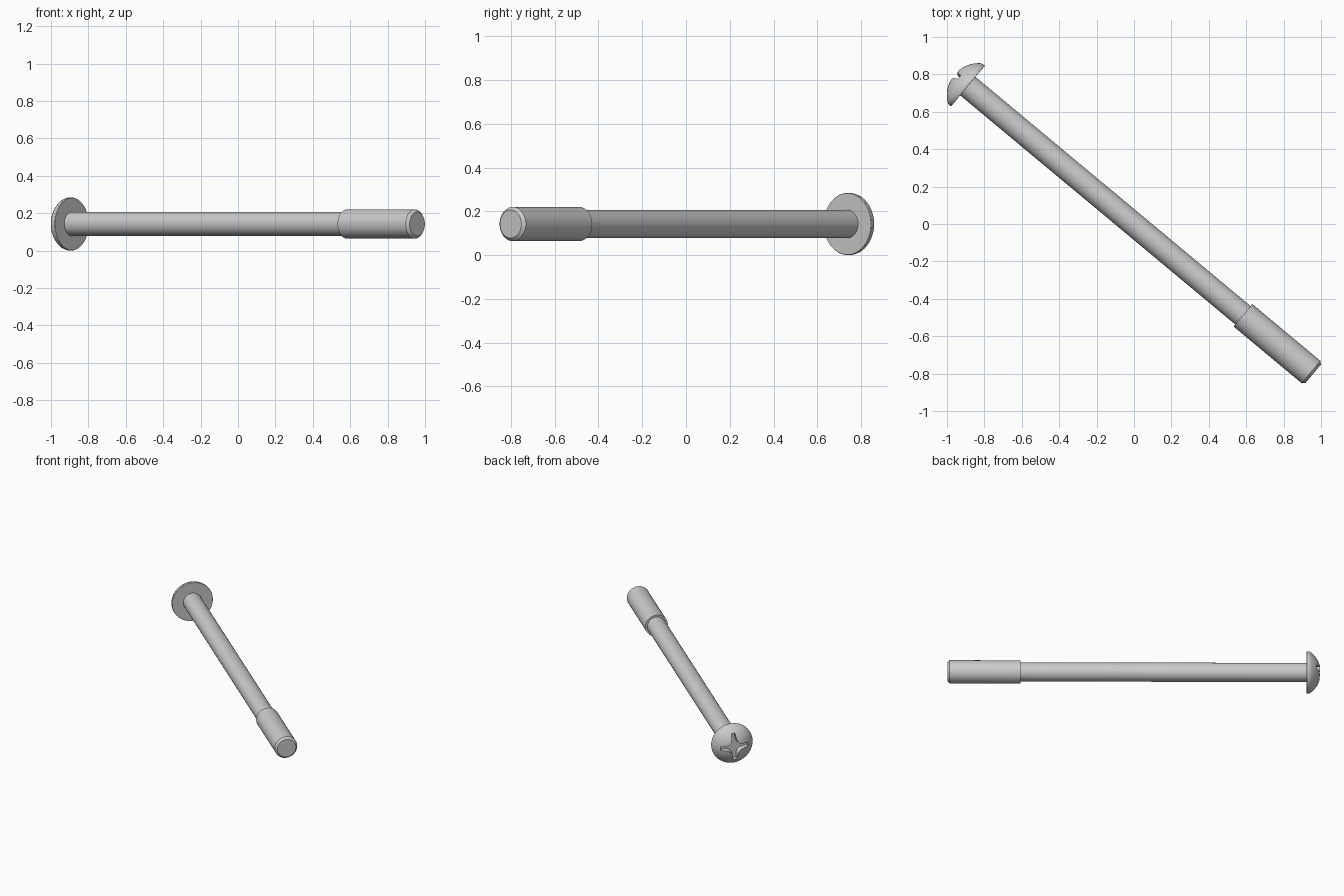
import bpy, bmesh, math
from mathutils import Matrix, Vector

if "Cube" in bpy.data.objects:
    bpy.data.objects.remove(bpy.data.objects["Cube"])

# Local frame: +Z points out of the head, origin at the centre of the head's underside
ang = math.radians(39.8)
axis = Vector((-math.cos(ang), math.sin(ang), 0))
up = Vector((0, 0, 1))
side = axis.cross(up)
FRAME = Matrix((up, side, axis)).transposed().to_4x4()
FRAME.translation = (-0.888, 0.737, 0.142)


def finish(bm, name):
    bmesh.ops.remove_doubles(bm, verts=bm.verts, dist=1e-5)
    bmesh.ops.recalc_face_normals(bm, faces=bm.faces)
    me = bpy.data.meshes.new(name)
    bm.to_mesh(me)
    bm.free()
    ob = bpy.data.objects.new(name, me)
    bpy.context.collection.objects.link(ob)
    ob.matrix_world = FRAME
    return ob


def lathe(name, profile, steps=64):
    bm = bmesh.new()
    vs = [bm.verts.new((r, 0, z)) for r, z in profile]
    es = [bm.edges.new(p) for p in zip(vs, vs[1:])]
    bmesh.ops.spin(bm, geom=vs + es, cent=(0, 0, 0), axis=(0, 0, 1),
                   angle=math.tau, steps=steps, use_duplicate=False)
    return finish(bm, name)


def smooth(ob):
    bpy.ops.object.select_all(action='DESELECT')
    ob.select_set(True)
    bpy.context.view_layer.objects.active = ob
    bpy.ops.object.shade_smooth_by_angle(angle=math.radians(30))


# Domed head: short rim, small rounded shoulder, spherical cap
R, TOP = 0.17, 0.096
cap = [(R * math.sin(a), TOP - R + R * math.cos(a))
       for a in (math.radians(52) * (1 - i / 14) for i in range(15))]
cap[-1] = (0, TOP)
head = lathe("head", [(0, 0), (0.14, 0), (0.142, 0.003), (0.142, 0.014),
                      (0.1395, 0.023)] + cap)

# Shank and thicker end sleeve with chamfered tip
shank = lathe("shank", [(0, 0), (0.064, 0), (0.064, -1.92), (0, -1.92)])
sleeve = lathe("end_sleeve", [(0, -1.914), (0.078, -1.914), (0.078, -2.388),
                              (0.064, -2.403), (0, -2.403)])

# Cross-shaped tapered drive recess
quarter = [(0.106, -0.014), (0.106, 0.014), (0.065, 0.017), (0.045, 0.022),
           (0.031, 0.031), (0.022, 0.045), (0.017, 0.065)]
outline = []
for k in range(4):
    rot = Matrix.Rotation(k * math.pi / 2 + math.radians(4), 2)
    outline += [rot @ Vector(p) for p in quarter]
bm = bmesh.new()
low = [bm.verts.new((p.x * 0.85, p.y * 0.85, 0.048)) for p in outline]
high = [bm.verts.new((p.x * 1.05, p.y * 1.05, 0.12)) for p in outline]
n = len(outline)
bm.faces.new(low)
bm.faces.new(high)
for i in range(n):
    j = (i + 1) % n
    bm.faces.new((low[i], low[j], high[j], high[i]))
cutter = finish(bm, "recess_cutter")
cutter.hide_render = True

mod = head.modifiers.new("recess", 'BOOLEAN')
mod.operation = 'DIFFERENCE'
mod.solver = 'EXACT'
mod.object = cutter
bpy.context.view_layer.objects.active = head
bpy.ops.object.modifier_apply(modifier=mod.name)
bpy.data.objects.remove(cutter)

for ob in (head, shank, sleeve):
    smooth(ob)
